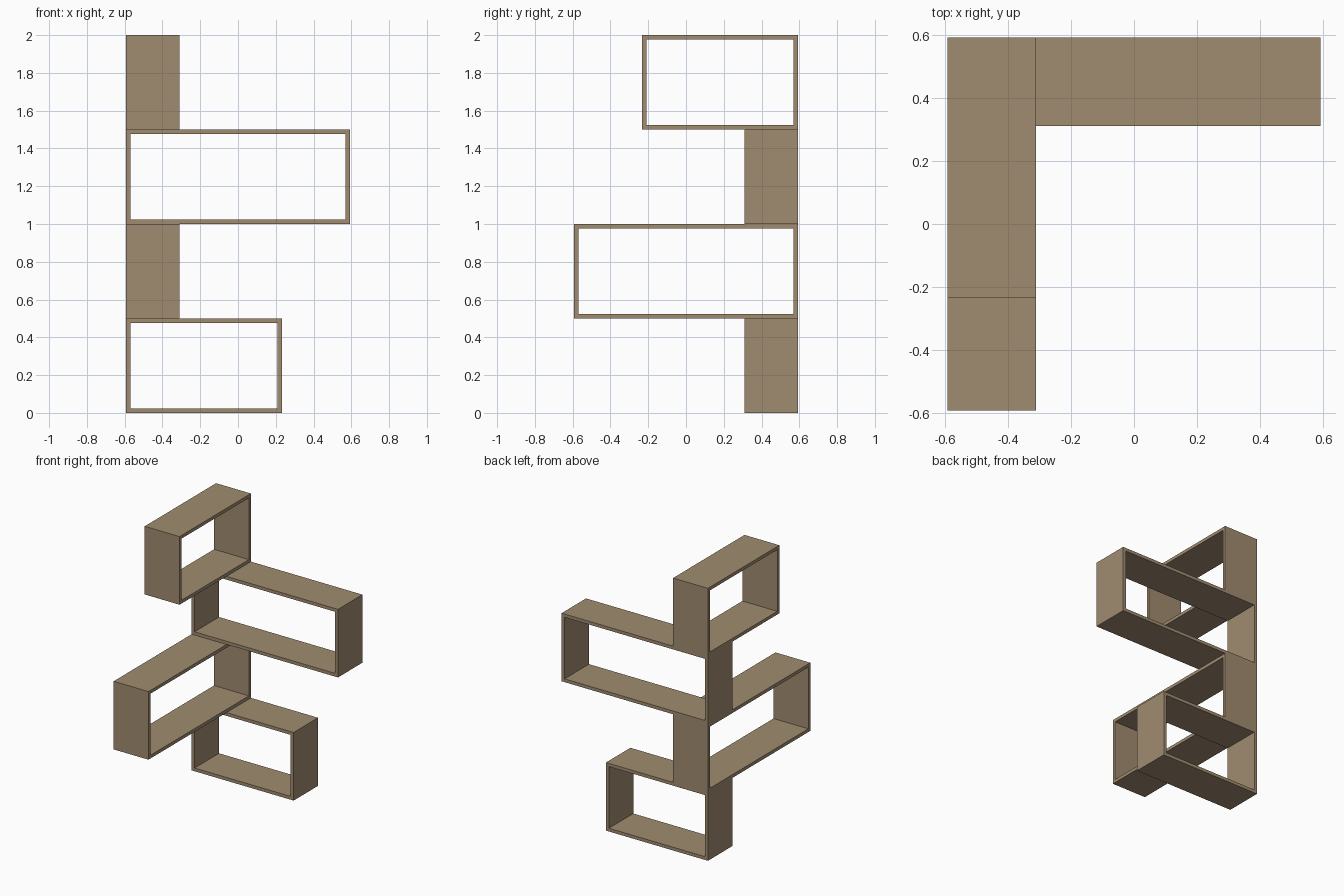
import bpy, bmesh

if "Cube" in bpy.data.objects:
    bpy.data.objects.remove(bpy.data.objects["Cube"])

H = 0.594      # half width of the whole shelf
DEPTH = 0.283  # depth of each box
T = 0.024      # board thickness
TIER = 0.5     # height of each box

wood = bpy.data.materials.new("light_brown_wood")
wood.diffuse_color = (0.352, 0.262, 0.162, 1.0)
wood.use_nodes = True
wood.node_tree.nodes["Principled BSDF"].inputs["Base Color"].default_value = wood.diffuse_color


def frame(name, length, z, turned):
    """Open rectangular box frame starting at the back left corner."""
    bm = bmesh.new()
    rings = []
    for d in (0.0, DEPTH):
        for inset in (0.0, T):
            a0, a1, z0, z1 = inset, length - inset, z + inset, z + TIER - inset
            ring = []
            for a, h in ((a0, z0), (a1, z0), (a1, z1), (a0, z1)):
                # a runs along the box, d across it, both from the corner
                x, y = (d, a) if turned else (a, d)
                ring.append(bm.verts.new((x - H, H - y, h)))
            rings.append(ring)
    out0, in0, out1, in1 = rings
    # rims on both open sides, outer shell, inner shell
    for p, q in ((out0, in0), (out1, in1), (out0, out1), (in0, in1)):
        for i in range(4):
            j = (i + 1) % 4
            bm.faces.new((p[i], p[j], q[j], q[i]))
    bmesh.ops.recalc_face_normals(bm, faces=bm.faces)
    mesh = bpy.data.meshes.new(name)
    bm.to_mesh(mesh)
    bm.free()
    mesh.materials.append(wood)
    bpy.context.collection.objects.link(bpy.data.objects.new(name, mesh))


# Four stacked boxes, alternating along x and along y
SHORT, LONG = 0.828, 2 * H
frame("bottom_box", SHORT, 0 * TIER, False)
frame("lower_middle_box", LONG, 1 * TIER, True)
frame("upper_middle_box", LONG, 2 * TIER, False)
frame("top_box", SHORT, 3 * TIER, True)
